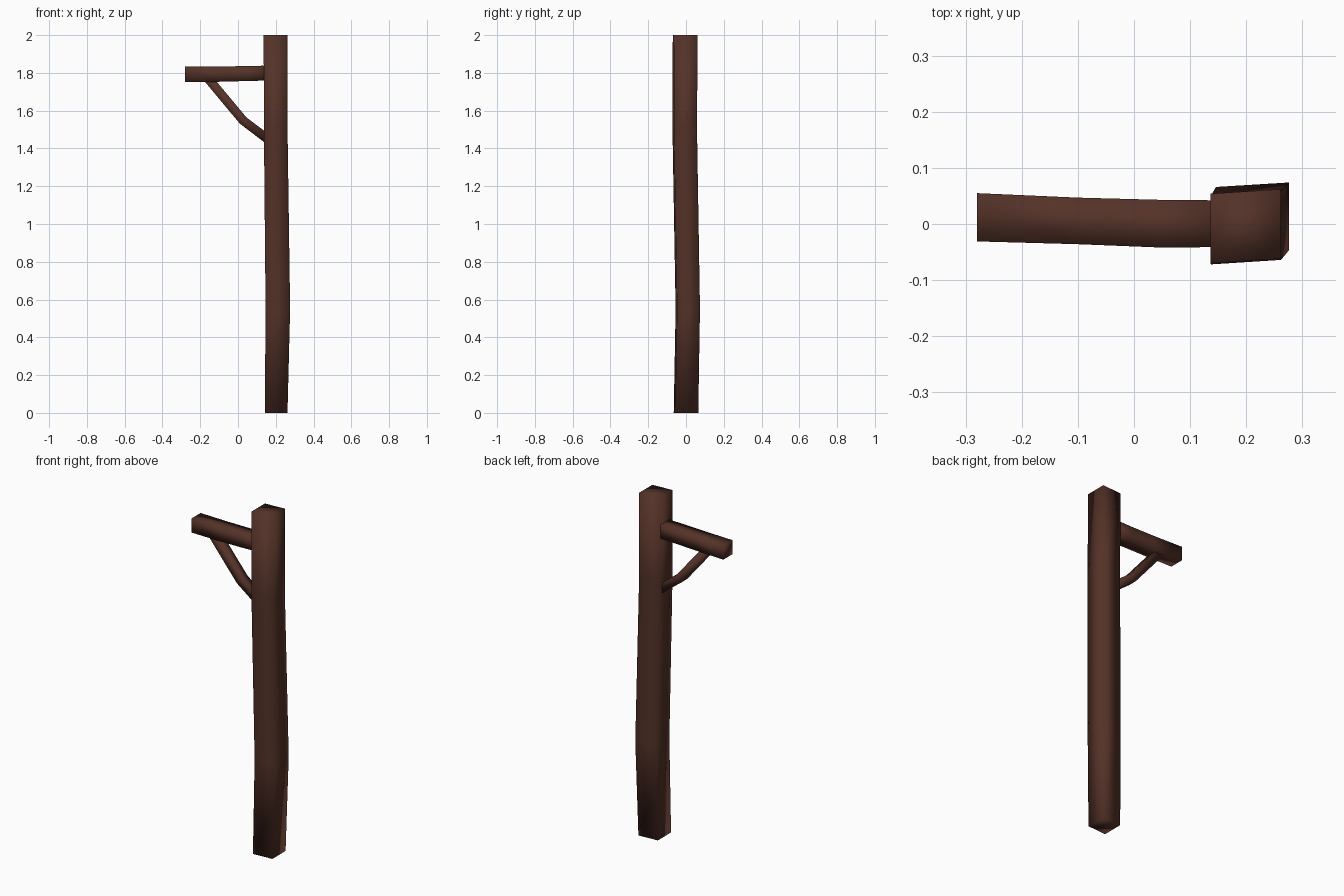
import bpy, bmesh
from mathutils import Vector

if "Cube" in bpy.data.objects:
    bpy.data.objects.remove(bpy.data.objects["Cube"])

wood = bpy.data.materials.new("dark brown wood")
wood.diffuse_color = (0.089, 0.032, 0.021, 1)
wood.use_nodes = True
wood.node_tree.nodes["Principled BSDF"].inputs["Base Color"].default_value = wood.diffuse_color


def beam(name, rings):
    """Loft four-cornered rings into a closed, smooth-shaded timber."""
    bm = bmesh.new()
    loops = [[bm.verts.new(p) for p in ring] for ring in rings]
    for a, b in zip(loops, loops[1:]):
        for i in range(4):
            j = (i + 1) % 4
            bm.faces.new((a[i], a[j], b[j], b[i]))
    bm.faces.new(loops[0][::-1])
    bm.faces.new(loops[-1])
    bmesh.ops.recalc_face_normals(bm, faces=bm.faces)
    for f in bm.faces:
        f.smooth = True
    me = bpy.data.meshes.new(name)
    bm.to_mesh(me)
    bm.free()
    me.materials.append(wood)
    ob = bpy.data.objects.new(name, me)
    bpy.context.collection.objects.link(ob)
    return ob


# Crooked upright post: z, x range, y range, small skew of the cross-section
def post_ring(z, x0, x1, y0, y1, s=0.004):
    return [(x0, y0 - s, z), (x1, y0 + s, z), (x1, y1 + s, z), (x0, y1 - s, z)]


beam("post", [post_ring(*r) for r in (
    (0.0, 0.142, 0.262, -0.061, 0.061),
    (0.55, 0.146, 0.276, -0.051, 0.070),
    (1.52, 0.137, 0.262, -0.068, 0.054),
    (2.0, 0.136, 0.261, -0.066, 0.058))])


# Horizontal arm: x, y range, z range
def arm_ring(x, y0, y1, z0, z1):
    return [(x, y0, z0), (x, y1, z0), (x, y1, z1), (x, y0, z1)]


beam("arm", [arm_ring(*r) for r in (
    (-0.28, -0.031, 0.055, 1.752, 1.833),
    (-0.10, -0.036, 0.047, 1.753, 1.834),
    (0.05, -0.042, 0.043, 1.757, 1.836),
    (0.17, -0.041, 0.042, 1.760, 1.839))])

# Bent diagonal brace under the arm
path = [Vector((-0.175, 0.005, 1.79)), Vector((0.027, 0.0, 1.548)), Vector((0.16, 0.0, 1.447))]
rings = []
for i, p in enumerate(path):
    d = (path[min(i + 1, 2)] - path[max(i - 1, 0)]).normalized()
    n = Vector((d.z, 0, -d.x)) * 0.024
    w = Vector((0, 0.025, 0))
    rings.append([p - n - w, p + n - w, p + n + w, p - n + w])
beam("brace", rings)
